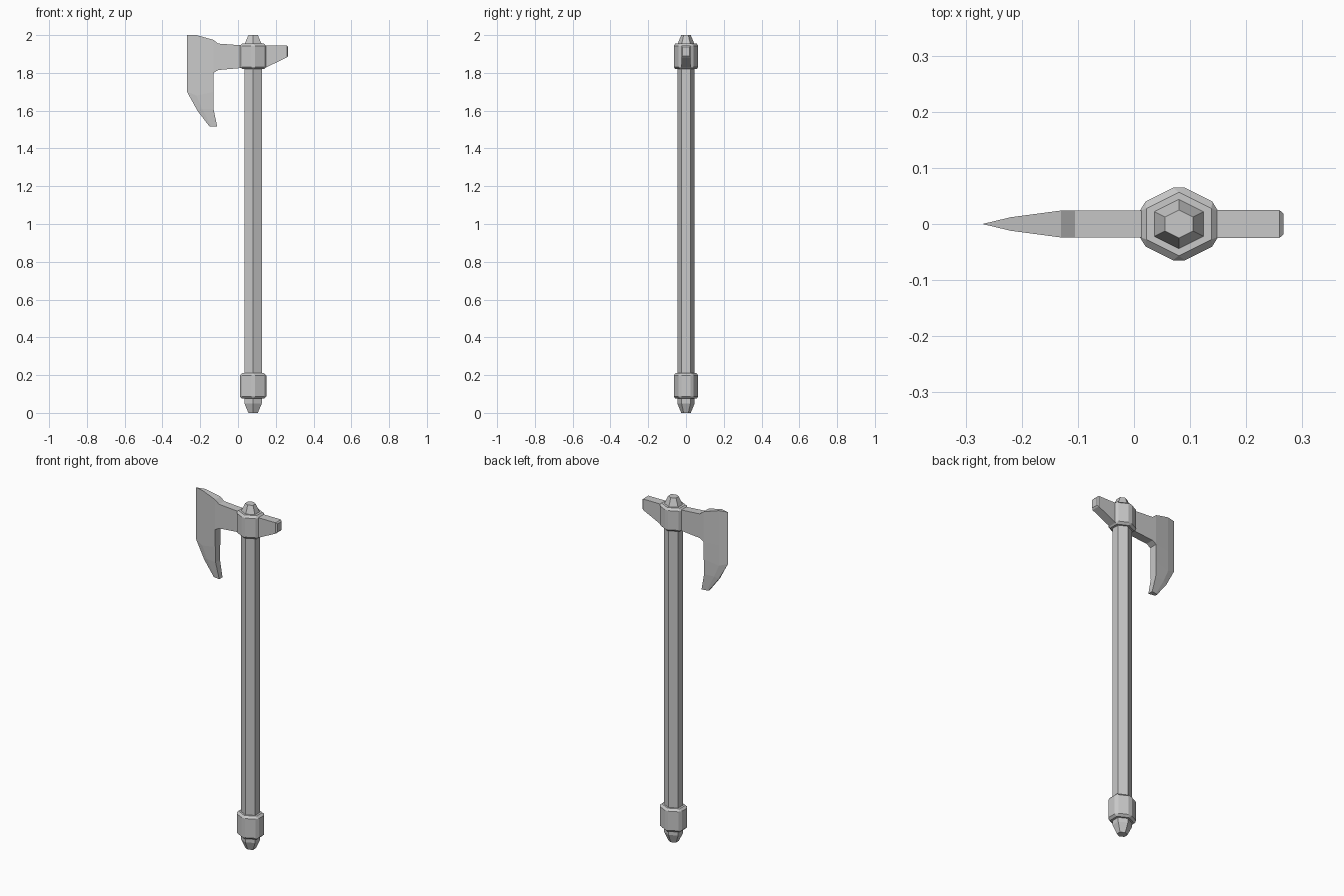
import bpy
import bmesh

if "Cube" in bpy.data.objects:
    bpy.data.objects.remove(bpy.data.objects["Cube"], do_unlink=True)

AXIS_X = 0.08  # the shaft stands off centre, balancing the blade

grey = bpy.data.materials.new("plain_grey")
grey.use_nodes = True
grey.diffuse_color = (0.58, 0.58, 0.58, 1)
grey.node_tree.nodes["Principled BSDF"].inputs["Base Color"].default_value = grey.diffuse_color


def finish(name, bm, bevel=0):
    """Clean the mesh, add it to the scene and optionally chamfer its edges."""
    bmesh.ops.remove_doubles(bm, verts=bm.verts, dist=1e-5)
    bmesh.ops.recalc_face_normals(bm, faces=bm.faces)
    mesh = bpy.data.meshes.new(name)
    bm.to_mesh(mesh)
    bm.free()
    mesh.materials.append(grey)
    obj = bpy.data.objects.new(name, mesh)
    bpy.context.collection.objects.link(obj)
    if bevel:
        mod = obj.modifiers.new("chamfer", 'BEVEL')
        mod.width = bevel
        mod.segments = 1
        mod.limit_method = 'ANGLE'
        mod.angle_limit = 0.5
    return obj


def bridge(bm, a, b, skip=()):
    """Join two matching loops with quads."""
    for i in range(len(a)):
        j = (i + 1) % len(a)
        if i not in skip:
            bm.faces.new((a[i], a[j], b[j], b[i]))


def hex_loft(name, rings, bevel=0):
    """Six-sided column through (height, radius) rings, corners facing front and back."""
    bm = bmesh.new()
    corners = [(0, -1), (1, -.5), (1, .5), (0, 1), (-1, .5), (-1, -.5)]
    loops = [[bm.verts.new((AXIS_X + r * x, r * y, z)) for x, y in corners] for z, r in rings]
    for a, b in zip(loops, loops[1:]):
        bridge(bm, a, b)
    bm.faces.new(loops[0])
    bm.faces.new(loops[-1])
    return finish(name, bm, bevel)


def add_plate(bm, outline, half, skip=()):
    """Extrude an x-z outline to both sides of the middle plane."""
    front, back = [[bm.verts.new((x, s * half, z)) for x, z in outline] for s in (-1, 1)]
    bridge(bm, front, back, skip)
    bm.faces.new(front)
    bm.faces.new(back)


# Shaft with its tapered ends, and the two collars
hex_loft("shaft", [(0.05, 0.046), (1.95, 0.046)])
hex_loft("bottom_cap", [(0, 0.025), (0.05, 0.046)])
hex_loft("top_cap", [(1.95, 0.046), (2.0, 0.025)])
for name, low, high in (("lower_collar", 0.075, 0.21), ("upper_collar", 1.82, 1.955)):
    hex_loft(name, [(low, 0.07), (high, 0.07)], bevel=0.012)

# Bearded blade: each row gives (x, z, half thickness) from cutting edge to inner edge
rows = [
    [(-.27, 2.0, 0), (-.22, 2.0, .012), (-.13, 1.975, .024)],
    [(-.27, 1.80, 0), (-.22, 1.80, .012), (-.13, 1.80, .024)],
    [(-.27, 1.70, 0), (-.22, 1.68, .012), (-.13, 1.70, .023)],
    [(-.215, 1.60, .005), (-.19, 1.61, .013), (-.13, 1.61, .020)],
    [(-.15, 1.515, .008), (-.14, 1.515, .010), (-.11, 1.515, .015)],
]
bm = bmesh.new()
loops = [[bm.verts.new((x, -t, z)) for x, z, t in row] +
         [bm.verts.new((x, t, z)) for x, z, t in reversed(row)] for row in rows]
for i, (a, b) in enumerate(zip(loops, loops[1:])):
    bridge(bm, a, b, skip=(2,) if i == 0 else ())
bm.faces.new(loops[0])
bm.faces.new(loops[-1])

# Neck joining the blade to the upper collar
add_plate(bm, [(-.13, 1.975), (-.13, 1.80), (-.105, 1.815), (.03, 1.827), (.03, 1.945), (-.105, 1.955)],
          0.024, skip=(0,))
finish("axe_blade", bm)

# Tapered hammer poll with a chamfered striking face
bm = bmesh.new()
sections = [(0.13, 1.82, 1.945, .025), (0.259, 1.882, 1.945, .025), (0.266, 1.89, 1.938, .019)]
loops = [[bm.verts.new((x, y, z)) for y, z in ((-h, low), (h, low), (h, high), (-h, high))]
         for x, low, high, h in sections]
for a, b in zip(loops, loops[1:]):
    bridge(bm, a, b)
bm.faces.new(loops[0])
bm.faces.new(loops[-1])
finish("hammer_poll", bm)
